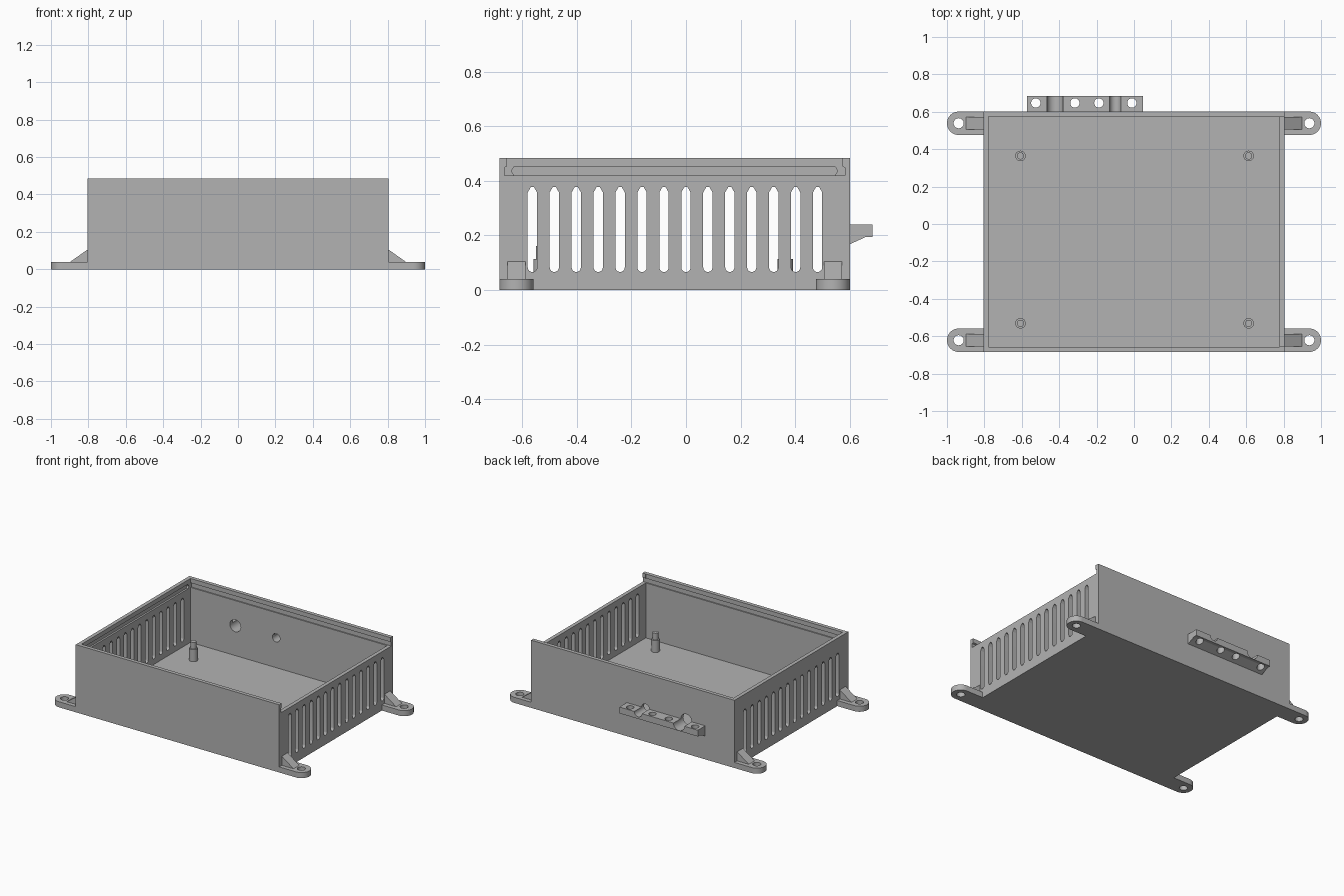
import bpy, bmesh, math

if "Cube" in bpy.data.objects:
    bpy.data.objects.remove(bpy.data.objects["Cube"])

grey = bpy.data.materials.new("case_grey")
grey.use_nodes = True
grey.diffuse_color = (0.45, 0.45, 0.45, 1)
grey.node_tree.nodes["Principled BSDF"].inputs["Base Color"].default_value = (0.45, 0.45, 0.45, 1)

AXES = {"x": lambda p, d: (d, p[0], p[1]),
        "y": lambda p, d: (p[0], d, p[1]),
        "z": lambda p, d: (p[0], p[1], d)}
parts = []


def prism(name, outlines, axis, start, end, keep=True):
    """Extrude one or more closed outlines along an axis."""
    bm = bmesh.new()
    place = AXES[axis]
    for outline in outlines:
        lo = [bm.verts.new(place(p, start)) for p in outline]
        hi = [bm.verts.new(place(p, end)) for p in outline]
        bm.faces.new(lo)
        bm.faces.new(hi)
        for i in range(len(lo)):
            j = (i + 1) % len(lo)
            bm.faces.new((lo[i], lo[j], hi[j], hi[i]))
    bmesh.ops.recalc_face_normals(bm, faces=bm.faces)
    mesh = bpy.data.meshes.new(name)
    bm.to_mesh(mesh)
    bm.free()
    mesh.materials.append(grey)
    ob = bpy.data.objects.new(name, mesh)
    bpy.context.scene.collection.objects.link(ob)
    if keep:
        parts.append(ob)
    return ob


def rect(a0, a1, b0, b1):
    return [(a0, b0), (a1, b0), (a1, b1), (a0, b1)]


def arc(cx, cy, r, a0=0, a1=360, n=32):
    steps = n if a1 - a0 == 360 else n + 1
    return [(cx + r * math.cos(math.radians(a0 + (a1 - a0) * i / n)),
             cy + r * math.sin(math.radians(a0 + (a1 - a0) * i / n))) for i in range(steps)]


def cut(ob, outlines, axis, start, end):
    """Subtract extruded outlines from a part and bake the result."""
    cutter = prism("cutter", outlines, axis, start, end, keep=False)
    cutter.hide_render = True
    mod = ob.modifiers.new("cut", "BOOLEAN")
    mod.operation, mod.solver, mod.object = "DIFFERENCE", "EXACT", cutter
    bpy.context.view_layer.update()
    graph = bpy.context.evaluated_depsgraph_get()
    baked = bpy.data.meshes.new_from_object(ob.evaluated_get(graph))
    ob.modifiers.clear()
    ob.data = baked
    bpy.data.objects.remove(cutter)


# Case dimensions
W, FRONT, BACK, TOP, T = 0.805, -0.684, 0.601, 0.484, 0.027
IN_F, IN_B = FRONT + T, BACK - T

# Open box
case = prism("case", [rect(-W, W, FRONT, BACK)], "z", 0, TOP)
cut(case, [rect(-W + T, W - T, IN_F, IN_B)], "z", T, 1)

# Sliding lid channel, open at the left end, with a groove in the far wall
F, B, Z0, Z1 = IN_F + 0.001, IN_B - 0.001, 0.42, 0.453
cut(case, [[(F - 0.009, Z0), (B + 0.009, Z0), (B + 0.009, Z1 - 0.004), (B, Z1),
            (B, 1), (F, 1), (F, Z1), (F - 0.009, Z1 - 0.004)]], "x", -W + T + 0.001, 1)
cut(case, [[(-0.64, 0.436), (-0.63, Z0), (0.546, Z0), (0.556, 0.436),
            (0.546, Z1), (-0.63, Z1)]], "x", -W + 0.014, -0.7)

# Ventilation slots through both end walls
slots = []
for i in range(14):
    c = -0.563 + i * 0.0804
    slots.append(arc(c, 0.083, 0.017, 180, 360, 8)
                 + [(c + 0.017, 0.358), (c + 0.006, 0.377), (c - 0.006, 0.377), (c - 0.017, 0.358)])
cut(case, slots, "x", -1, 1)

# Cable holes in the back wall, continuing as grooves in the clamp bracket
cables = [arc(-0.423, 0.24, 0.043), arc(-0.1, 0.24, 0.03)]
cut(case, cables, "y", 0.5, 0.8)
bracket = prism("cable_bracket", [[(BACK, 0.168), (0.66, 0.195), (0.684, 0.195),
                                   (0.684, 0.24), (BACK, 0.24)]], "x", -0.573, 0.048)
cut(bracket, cables, "y", 0.5, 0.8)
cut(bracket, [arc(x, 0.647, 0.025, n=24) for x in (-0.525, -0.316, -0.188, -0.011)], "z", 0, 0.4)

# Mounting feet with sloped ribs
R = 0.0625
for side, s in (("left", 1), ("right", -1)):
    for end, y in (("front", FRONT + R), ("back", BACK - R)):
        tab = [(W, y - R)] + arc(1 - R, y, R, -90, 90, 20) + [(W, y + R)]
        foot = prism(f"{end}_{side}_foot", [[(s * a, b) for a, b in tab]], "z", 0, 0.04)
        cut(foot, [arc(s * (1 - R), y, 0.027)], "z", -0.1, 0.1)
        prism(f"{end}_{side}_rib", [[(s * W, 0.04), (s * 0.897, 0.04), (s * W, 0.105)]],
              "y", y - 0.033, y + 0.033)

# Stepped standoff posts on the floor
for side, x in (("left", 0.613), ("right", -0.607)):
    for end, y in (("front", -0.531), ("back", 0.364)):
        prism(f"{end}_{side}_post", [arc(x, y, 0.028, n=24)], "z", T, 0.113)
        prism(f"{end}_{side}_pin", [arc(x, y, 0.019, n=24)], "z", 0.113, 0.161)

# Smooth the round surfaces, keep hard edges
bpy.ops.object.select_all(action="DESELECT")
for ob in parts:
    ob.select_set(True)
bpy.context.view_layer.objects.active = case
bpy.ops.object.shade_smooth_by_angle(angle=math.radians(30))
